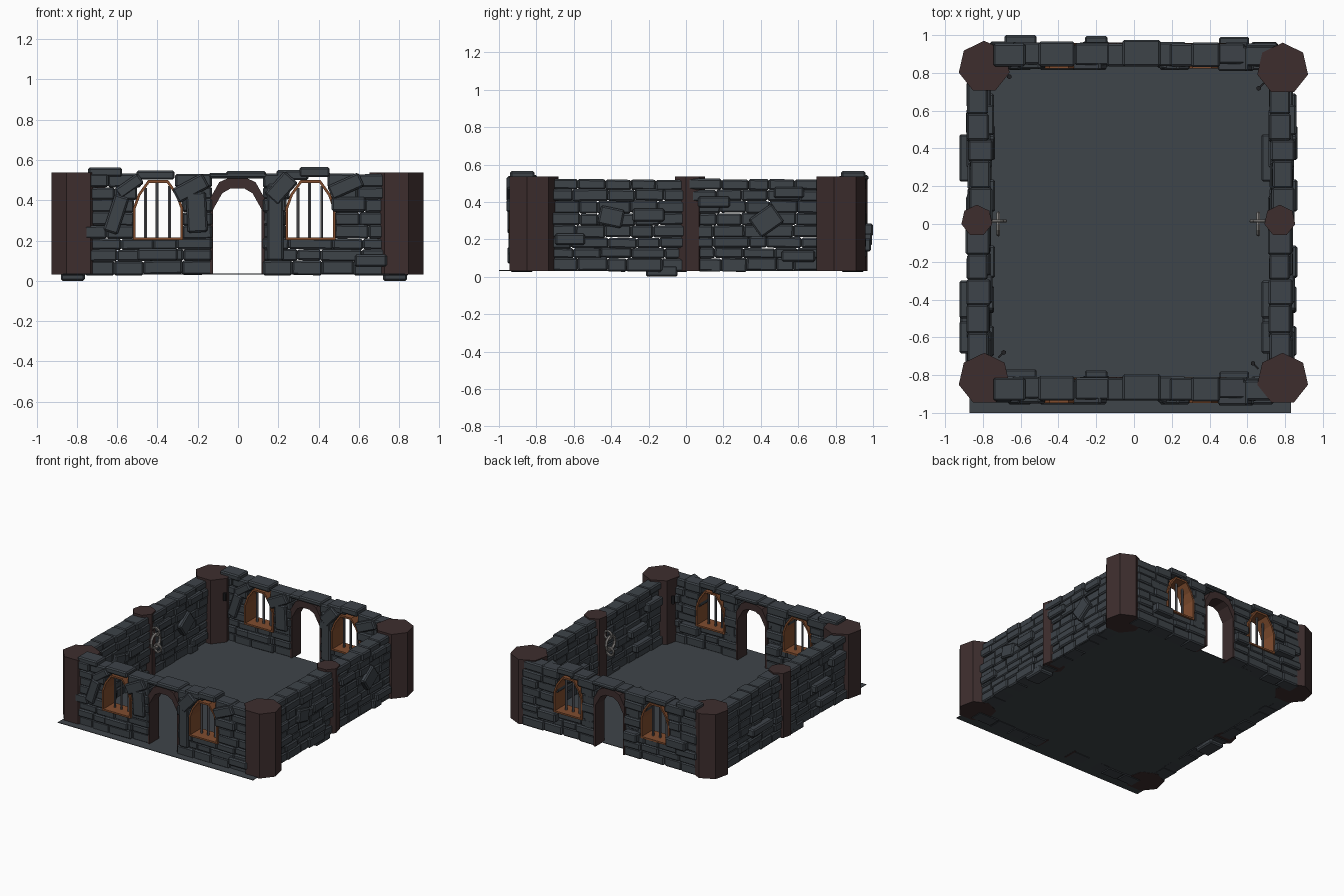
import bpy, bmesh, math, random
from mathutils import Matrix, Vector

if "Cube" in bpy.data.objects:
    bpy.data.objects.remove(bpy.data.objects["Cube"])

random.seed(7)


def material(name, rgb):
    m = bpy.data.materials.new(name)
    m.diffuse_color = (*rgb, 1)
    m.use_nodes = True
    m.node_tree.nodes["Principled BSDF"].inputs["Base Color"].default_value = m.diffuse_color
    return m


STONE = material("slate stone", (0.047, 0.056, 0.066))
FLOOR = material("floor slate", (0.049, 0.058, 0.067))
DARK = material("dark brown timber", (0.047, 0.027, 0.027))
WOOD = material("window wood", (0.22, 0.075, 0.028))
IRON = material("bar iron", (0.10, 0.10, 0.11))
STEEL = material("chain steel", (0.24, 0.23, 0.22))
SOOT = material("black iron", (0.015, 0.015, 0.017))


def finish(bm, name, mat, loc=(0, 0, 0), rot=0):
    bmesh.ops.recalc_face_normals(bm, faces=bm.faces)
    me = bpy.data.meshes.new(name)
    bm.to_mesh(me)
    bm.free()
    me.materials.append(mat)
    ob = bpy.data.objects.new(name, me)
    ob.location = loc
    ob.rotation_euler.z = rot
    bpy.context.collection.objects.link(ob)
    return ob


def copy_to(ob, name, offset):
    c = ob.copy()
    c.name = name
    c.location = ob.location + Vector(offset)
    bpy.context.collection.objects.link(c)


def brick(bm, x, z, w, h, y=0.0, depth=0.12, tilt=0.0):
    m = (Matrix.Translation((x, y, z)) @ Matrix.Rotation(math.radians(-tilt), 4, 'Y')
         @ Matrix.Diagonal((w, depth, h, 1)))
    bmesh.ops.create_cube(bm, size=1, matrix=m)


def run(bm, a, b, z0, z1):
    """Fill a row from a to b with uneven bricks."""
    n = max(1, round((b - a) / 0.16))
    cuts = [a] + [a + (b - a) * (i + random.uniform(-.22, .22)) / n for i in range(1, n)] + [b]
    for l, r in zip(cuts, cuts[1:]):
        brick(bm, (l + r) / 2, (z0 + z1) / 2 + random.uniform(-.003, .003), r - l + .002,
              z1 - z0 + random.uniform(-.001, .006), random.uniform(-.01, .01),
              random.uniform(.105, .13), random.uniform(-1.2, 1.2))


def bevel(ob):
    m = ob.modifiers.new("worn edges", 'BEVEL')
    m.width = 0.009
    m.segments = 1


def prism(name, mat, r, z0, z1, sides, loc, turn=0):
    bm = bmesh.new()
    bmesh.ops.create_cone(bm, cap_ends=True, segments=sides, radius1=r, radius2=r, depth=z1 - z0,
                          matrix=Matrix.Translation((0, 0, (z0 + z1) / 2)) @ Matrix.Rotation(turn, 4, 'Z'))
    return finish(bm, name, mat, loc)


def frame(name, mat, outer, inner, y0, y1, closed, loc):
    """Arched frame swept between an outer and an inner outline."""
    bm = bmesh.new()
    rings = [[bm.verts.new((x, y, z)) for x, z in pts]
             for pts, y in ((outer, y0), (inner, y0), (inner, y1), (outer, y1))]
    n = len(outer)
    for i in range(n if closed else n - 1):
        j = (i + 1) % n
        for a, b in zip(rings, rings[1:] + rings[:1]):
            bm.faces.new((a[i], a[j], b[j], b[i]))
    if not closed:
        for i in (0, n - 1):
            bm.faces.new([r[i] for r in rings])
    return finish(bm, name, mat, loc)


def symmetric(half):
    return half + [(-x, z) for x, z in reversed(half)]


FRONT_Y, BACK = -0.875, (0, 1.77, 0)
WINDOWS = (-0.397, 0.36)
ROWS = [0.03, 0.10, 0.155, 0.21, 0.275, 0.34, 0.405, 0.465, 0.53]

# floor slab
bm = bmesh.new()
bmesh.ops.create_cube(bm, size=1, matrix=Matrix.Translation((-.02, -.06, .034)) @ Matrix.Diagonal((1.7, 1.88, .004, 1)))
finish(bm, "floor", FLOOR)

# front wall with a doorway and two windows, repeated at the back
bm = bmesh.new()
for z0, z1 in zip(ROWS, ROWS[1:]):
    gaps = []
    for wx in WINDOWS:
        if z0 >= 0.2:
            hw = 0.12 if z0 < .38 else (.105 if z0 < .45 else .085)
            gaps.append((wx - hw, wx + hw))
    gaps.append((-.13, .125))
    x = -0.76
    for a, b in sorted(gaps):
        run(bm, x, a, z0, z1)
        x = b
    run(bm, x, 0.76, z0, z1)
# lintels, leaning stones and proud stones: x, z, width, height, y, depth, tilt
for s in ((0, .522, .29, .028, 0, .12, 0), (.04, .53, .2, .03, .01, .14, 0),
          (-.41, .525, .19, .045, .005, .13, 0), (.38, .54, .15, .05, 0, .13, 0),
          (.27, .525, .16, .05, 0, .12, 0),
          (-.66, .54, .17, .045, 0, .12, 0), (-.605, .33, .075, .19, -.02, .12, -18),
          (-.235, .46, .17, .08, -.015, .13, 28), (-.205, .34, .1, .2, -.015, .13, 3),
          (.185, .29, .08, .38, -.01, .13, 0), (.215, .46, .15, .09, -.02, .12, 48),
          (.535, .47, .17, .075, -.02, .13, 24), (-.54, .47, .14, .06, -.01, .13, 35),
          (-.6, .25, .17, .07, .045, .12, 0), (-.2, .2, .12, .07, .035, .13, 0),
          (.53, .17, .16, .07, .03, .13, 0), (.55, .38, .17, .07, -.02, .13, 0),
          (.66, .1, .16, .06, -.02, .12, 0), (-.4, .13, .2, .06, -.02, .12, 0)):
    brick(bm, *s)
wall = finish(bm, "front_wall", STONE, (0, FRONT_Y, 0))
bevel(wall)
copy_to(wall, "back_wall", BACK)

# left side wall, repeated at the right
bm = bmesh.new()
for z0, z1 in zip(ROWS, ROWS[1:]):
    top = .01 if z1 > .5 else 0
    run(bm, -.75, .01, z0, z1 - top)
    run(bm, .01, .75, z0, z1 - top)
# stones standing proud of the wall
for s in ((.43, .30, .15, .12, -.025, .12, 35), (-.13, .03, .17, .06, 0, .12, 0),
          (.35, .22, .25, .06, .045, .12, 0), (-.4, .27, .2, .06, .04, .13, 0),
          (-.6, .4, .17, .07, .045, .12, 0), (-.47, .13, .2, .06, .035, .13, 0),
          (-.2, .33, .17, .07, -.025, .12, 0), (-.62, .2, .16, .06, -.02, .12, 0),
          (.15, .4, .17, .06, -.02, .13, 0), (.6, .11, .18, .06, -.02, .12, 0),
          (-.4, .32, .13, .1, -.02, .12, -12), (.55, .45, .16, .06, -.02, .12, 0)):
    brick(bm, *s)
side = finish(bm, "left_wall", STONE, (-.82, 0, 0), math.pi / 2)
bevel(side)
copy_to(side, "right_wall", (1.6, 0, 0))

# seven-sided corner pillars and slimmer middle pillars
for i, (x, y) in enumerate(((-.793, .832), (.787, .822), (-.793, -.82), (.787, -.82))):
    prism(f"corner_pillar_{i}", DARK, .138, .03, .537, 7, (x, y, 0))
for name, x in (("left", -.832), ("right", .772)):
    prism(name + "_middle_pillar", DARK, .084, .03, .537, 7, (x, .018, 0))

# door frames
door = frame("front_door_frame", DARK,
             symmetric([(-.135, .03), (-.135, .41), (-.09, .49), (-.04, .512)]),
             symmetric([(-.12, .03), (-.12, .355), (-.075, .435), (-.035, .458)]),
             -.05, .065, False, (-.003, FRONT_Y, 0))
copy_to(door, "back_door_frame", BACK)

# window frames with three iron bars each
for i, wx in enumerate(WINDOWS):
    win = frame(f"front_window_frame_{i}", WOOD,
                symmetric([(-.125, .203), (-.125, .36), (-.1, .43), (-.05, .5)]),
                symmetric([(-.112, .216), (-.112, .358), (-.088, .424), (-.044, .486)]),
                -.072, .062, True, (wx, FRONT_Y, 0))
    copy_to(win, f"back_window_frame_{i}", BACK)
    for k, (dx, zt) in enumerate(((-.062, .46), (-.005, .49), (.056, .47))):
        bar = prism(f"front_window_bar_{i}_{k}", IRON, .0085, .21, zt, 6, (wx + dx, FRONT_Y, 0))
        copy_to(bar, f"back_window_bar_{i}_{k}", BACK)


# hanging chain links on the middle pillars
def link(name, loc, major, minor, facing_x):
    axis = (0, math.pi / 2, 0) if facing_x else (math.pi / 2, 0, 0)
    bpy.ops.mesh.primitive_torus_add(major_segments=12, minor_segments=6, major_radius=major,
                                     minor_radius=minor, location=loc, rotation=axis)
    ob = bpy.context.object
    ob.name = name
    ob.data.materials.append(STEEL)


for name, x, d in (("left", -.74, 1), ("right", .68, -1)):
    link(name + "_chain_top", (x + d * .012, .015, .40), .032, .009, False)
    link(name + "_chain_ring", (x + d * .022, 0, .335), .055, .011, True)
    link(name + "_chain_bottom", (x + d * .03, .015, .275), .03, .009, False)

# small iron pegs by the corner pillars
for i, (x, y) in enumerate(((-.66, .78), (.66, .718), (-.69, -.68), (.63, -.738))):
    prism(f"wall_peg_{i}", SOOT, .013, .37, .43, 6, (x, y, 0))
    bm = bmesh.new()
    sx, sy = (1 if x > 0 else -1), (1 if y > 0 else -1)
    bmesh.ops.create_cube(bm, size=1, matrix=Matrix.Rotation(math.atan2(sy, sx), 4, 'Z')
                          @ Matrix.Translation((.02, 0, .39)) @ Matrix.Diagonal((.04, .01, .01, 1)))
    finish(bm, f"peg_arm_{i}", SOOT, (x, y, 0))
